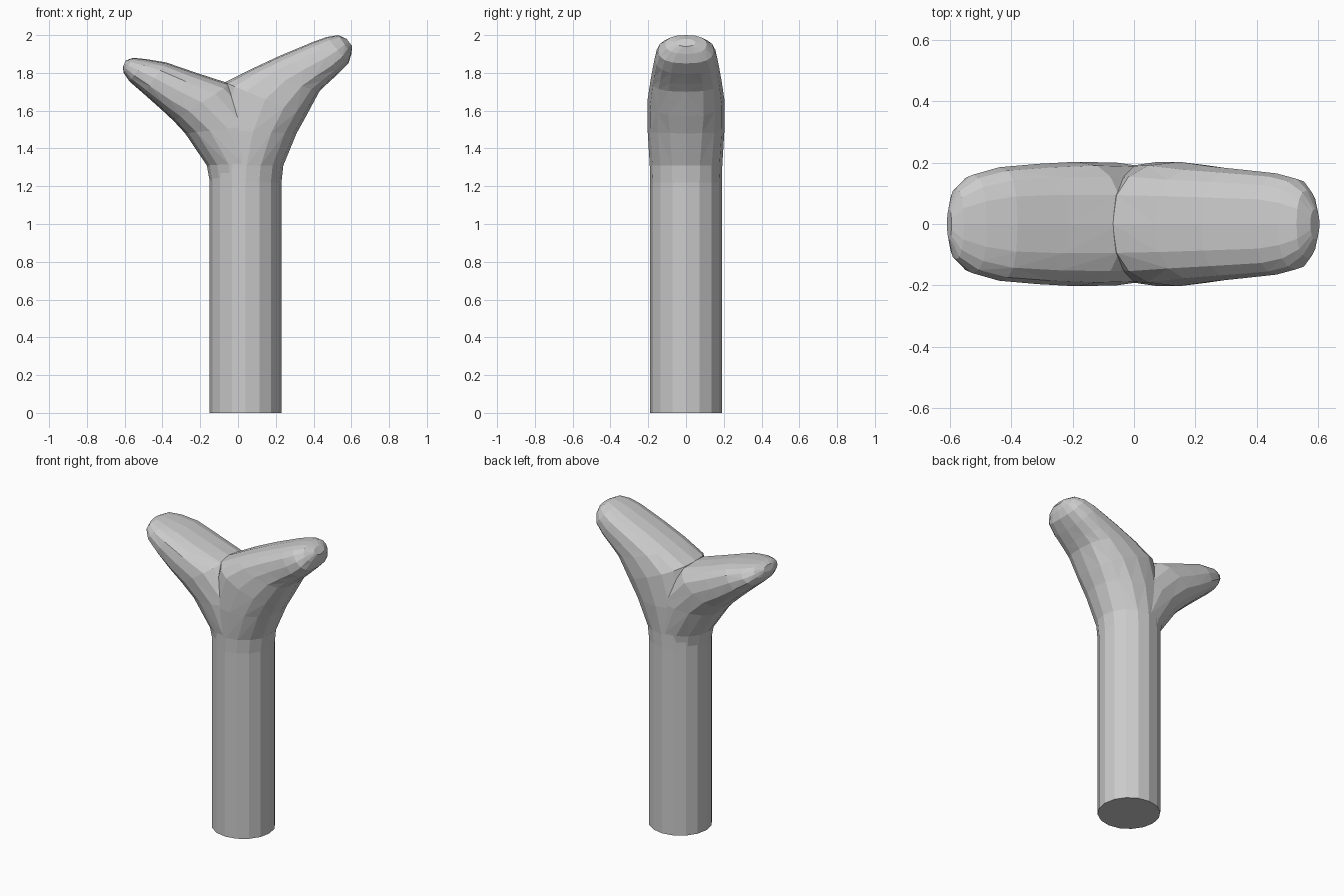
import bpy, bmesh, math

if "Cube" in bpy.data.objects:
    bpy.data.objects.remove(bpy.data.objects["Cube"])

SIDES = 16


def power(v, e):
    return math.copysign(abs(v) ** e, v)


def loft(name, rings):
    """Ring: inner x, inner z, outer x, outer z, half width in y, roundness."""
    bm = bmesh.new()
    loops = []
    for ix, iz, ox, oz, w, e in rings:
        loop = []
        for i in range(SIDES):
            a = 2 * math.pi * i / SIDES
            t = power(math.cos(a), e) if abs(math.cos(a)) > 1e-6 else 0
            s = power(math.sin(a), e) if abs(math.sin(a)) > 1e-6 else 0
            loop.append(bm.verts.new(((ix + ox) / 2 + t * (ox - ix) / 2, w * s,
                                      (iz + oz) / 2 + t * (oz - iz) / 2)))
        loops.append(loop)
    for a, b in zip(loops, loops[1:]):
        for i in range(SIDES):
            j = (i + 1) % SIDES
            bm.faces.new((a[i], a[j], b[j], b[i]))
    bm.faces.new(loops[0][::-1])
    bm.faces.new(loops[-1])
    bmesh.ops.recalc_face_normals(bm, faces=bm.faces)
    # Split the warped quads of the limb so every facet is planar
    bmesh.ops.connect_verts_nonplanar(bm, angle_limit=0.02, faces=bm.faces)
    mesh = bpy.data.meshes.new(name)
    bm.to_mesh(mesh)
    bm.free()
    ob = bpy.data.objects.new(name, mesh)
    bpy.context.collection.objects.link(ob)
    return ob


# Round post flowing into the taller right arm
post = loft("forked_post", [
    (-0.15, 0.00, 0.23, 0.00, 0.19, 1),
    (-0.15, 1.22, 0.23, 1.22, 0.19, 1),
    (-0.15, 1.31, 0.24, 1.31, 0.192, 1),
    (-0.15, 1.50, 0.31, 1.48, 0.203, .9),
    (-0.07, 1.75, 0.36, 1.57, 0.203, .8),
    (0.07, 1.82, 0.43, 1.70, 0.188, .75),
    (0.22, 1.89, 0.47, 1.74, 0.178, .75),
    (0.40, 1.965, 0.53, 1.795, 0.165, .75),
    (0.47, 1.99, 0.585, 1.85, 0.148, .8),
    (0.53, 2.00, 0.60, 1.90, 0.11, .85),
    (0.575, 1.98, 0.605, 1.94, 0.05, 1),
])

# Lower left arm
left_arm = loft("left_arm", [
    (0.20, 1.20, -0.145, 1.20, 0.17, 1),
    (0.21, 1.33, -0.165, 1.31, 0.188, 1),
    (0.17, 1.53, -0.28, 1.48, 0.2, .9),
    (-0.04, 1.742, -0.34, 1.545, 0.203, .8),
    (-0.22, 1.80, -0.41, 1.61, 0.196, .75),
    (-0.38, 1.855, -0.50, 1.69, 0.185, .75),
    (-0.48, 1.872, -0.575, 1.755, 0.16, .8),
    (-0.555, 1.88, -0.605, 1.80, 0.115, .85),
    (-0.595, 1.865, -0.61, 1.83, 0.05, 1),
])

# Merge both arms into one fork
join = post.modifiers.new("join", 'BOOLEAN')
join.operation = 'UNION'
join.solver = 'EXACT'
join.object = left_arm
bpy.context.view_layer.objects.active = post
post.select_set(True)
bpy.ops.object.modifier_apply(modifier=join.name)
bpy.data.objects.remove(left_arm, do_unlink=True)
